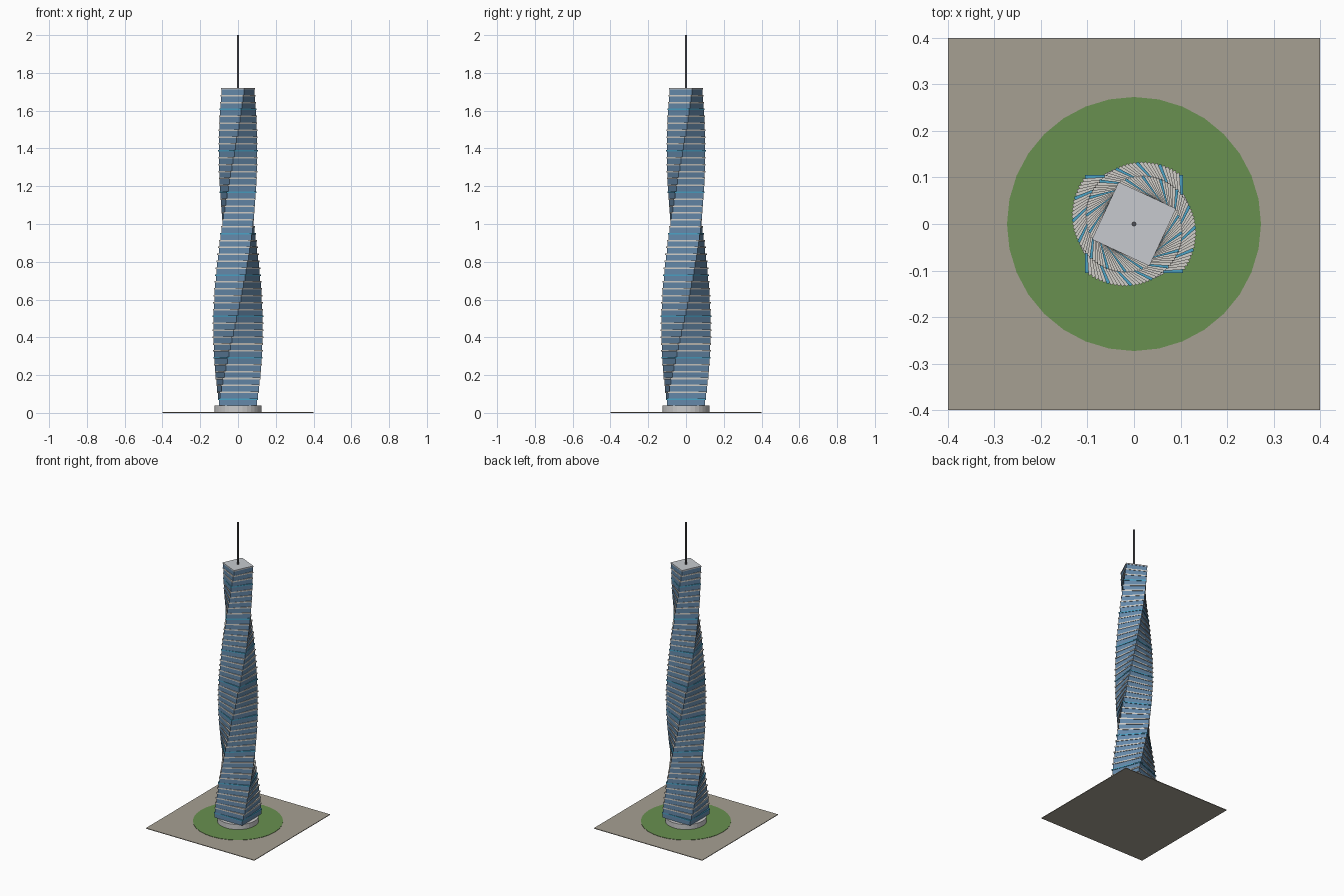
import bpy, math
from mathutils import Matrix, Vector

if "Cube" in bpy.data.objects:
    bpy.data.objects.remove(bpy.data.objects["Cube"], do_unlink=True)


def material(name, rgb):
    m = bpy.data.materials.new(name)
    m.use_nodes = True
    m.diffuse_color = (*rgb, 1)
    m.node_tree.nodes["Principled BSDF"].inputs["Base Color"].default_value = (*rgb, 1)
    return m


paving = material("tan paving", (0.38, 0.35, 0.29))
grass = material("green grass", (0.14, 0.28, 0.08))
stone = material("pale stone", (0.60, 0.60, 0.60))
glass = material("blue glass", (0.13, 0.25, 0.40))
slab = material("warm white slab", (0.64, 0.62, 0.58))
accent = material("cyan accent", (0.07, 0.36, 0.56))
roofing = material("cool grey roof", (0.57, 0.59, 0.62))
steel = material("dark steel", (0.09, 0.09, 0.10))


def box(name, half, z0, z1, mat, turn=0):
    bpy.ops.mesh.primitive_cube_add(size=2)
    ob = bpy.context.object
    ob.name = name
    ob.data.transform(Matrix.Translation((0, 0, (z0 + z1) / 2))
                      @ Matrix.Rotation(turn, 4, "Z")
                      @ Matrix.Diagonal((half, half, (z1 - z0) / 2, 1)))
    ob.data.materials.append(mat)
    return ob


def cylinder(name, radius, z0, z1, mat, sides=32):
    bpy.ops.mesh.primitive_cylinder_add(vertices=sides, radius=radius, depth=z1 - z0,
                                        location=(0, 0, (z0 + z1) / 2))
    ob = bpy.context.object
    ob.name = name
    ob.data.materials.append(mat)
    return ob


# Site
box("ground_plate", 0.4, 0, 0.004, paving)
cylinder("lawn", 0.273, 0.002, 0.006, grass)
cylinder("podium", 0.125, 0.004, 0.04, stone)

# Twisting, tapering stack of glass storeys and floor slabs
FLOORS, BASE, TOP = 46, 0.04, 1.72
TWIST = math.radians(155)
step = (TOP - BASE) / FLOORS
thick = 0.008
for i in range(FLOORS):
    t = i / (FLOORS - 1)
    half = 0.105 + (0.068 - 0.105) * t
    z = BASE + i * step
    last = i == FLOORS - 1
    box(f"storey_{i + 1}", half * 0.965, z, z + step - thick, glass, TWIST * t)
    edge = roofing if last else accent if i % 6 == 0 else slab
    box("roof" if last else f"floor_slab_{i + 1}", half,
        z + step - thick, z + step, edge, TWIST * t)

# Mast
cylinder("mast", 0.005, TOP, 2.0, steel, 12)
